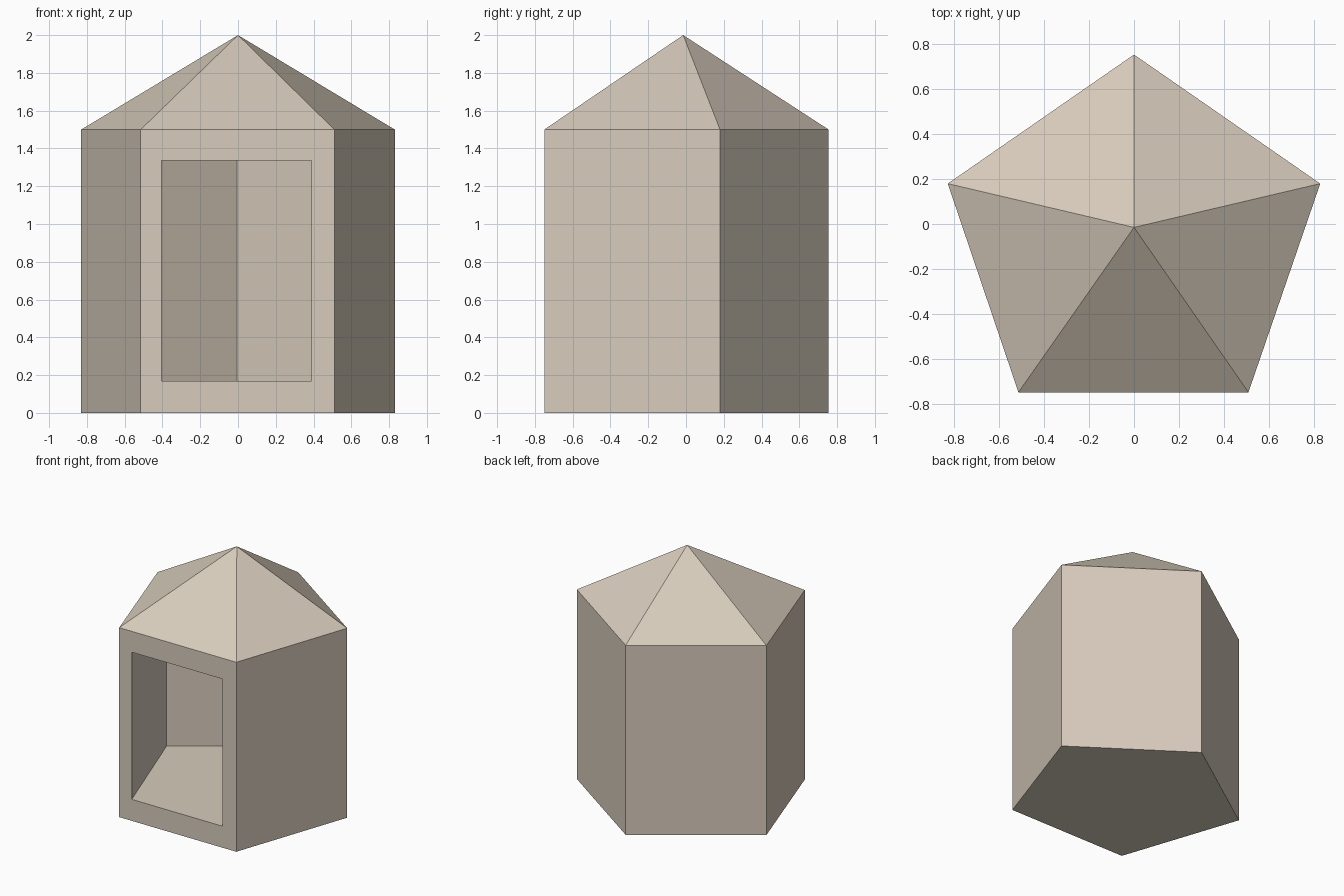
import bpy, bmesh

if "Cube" in bpy.data.objects:
    bpy.data.objects.remove(bpy.data.objects["Cube"])

# single warm stone colour
stone = bpy.data.materials.new("pale_stone")
stone.diffuse_color = (0.68, 0.60, 0.50, 1)
stone.use_nodes = True
stone.node_tree.nodes["Principled BSDF"].inputs["Base Color"].default_value = stone.diffuse_color

WALL_TOP, APEX = 1.5, (0, -0.015, 2.0)
OUTER = [(-0.515, -0.75), (0.51, -0.75), (0.83, 0.18), (0, 0.755), (-0.83, 0.18)]
# room follows the outer pentagon; its front runs slightly past the front wall
ROOM = [(-0.391, -0.79), (0.376, -0.79), (0.71, 0.137), (-0.005, 0.63), (-0.72, 0.137)]


def prism(name, outline, z0, z1, apex=None):
    """Closed prism over an outline, with a flat or pointed top."""
    bm = bmesh.new()
    low = [bm.verts.new((x, y, z0)) for x, y in outline]
    high = [bm.verts.new((x, y, z1)) for x, y in outline]
    tip = bm.verts.new(apex) if apex else None
    n = len(outline)
    bm.faces.new(low[::-1])
    for i in range(n):
        j = (i + 1) % n
        bm.faces.new((low[i], low[j], high[j], high[i]))
        if tip:
            bm.faces.new((high[i], high[j], tip))
    if not tip:
        bm.faces.new(high)
    bmesh.ops.recalc_face_normals(bm, faces=bm.faces)
    mesh = bpy.data.meshes.new(name)
    bm.to_mesh(mesh)
    bm.free()
    mesh.materials.append(stone)
    ob = bpy.data.objects.new(name, mesh)
    bpy.context.collection.objects.link(ob)
    return ob


# walls and pointed roof
hut = prism("hut_walls_and_roof", OUTER, 0, WALL_TOP, APEX)

# hollow room, open at the front
room = prism("room_cutter", ROOM, 0.17, 1.335)
room.hide_render = True
room.display_type = 'WIRE'
cut = hut.modifiers.new("hollow_room", 'BOOLEAN')
cut.operation = 'DIFFERENCE'
cut.solver = 'EXACT'
cut.object = room
